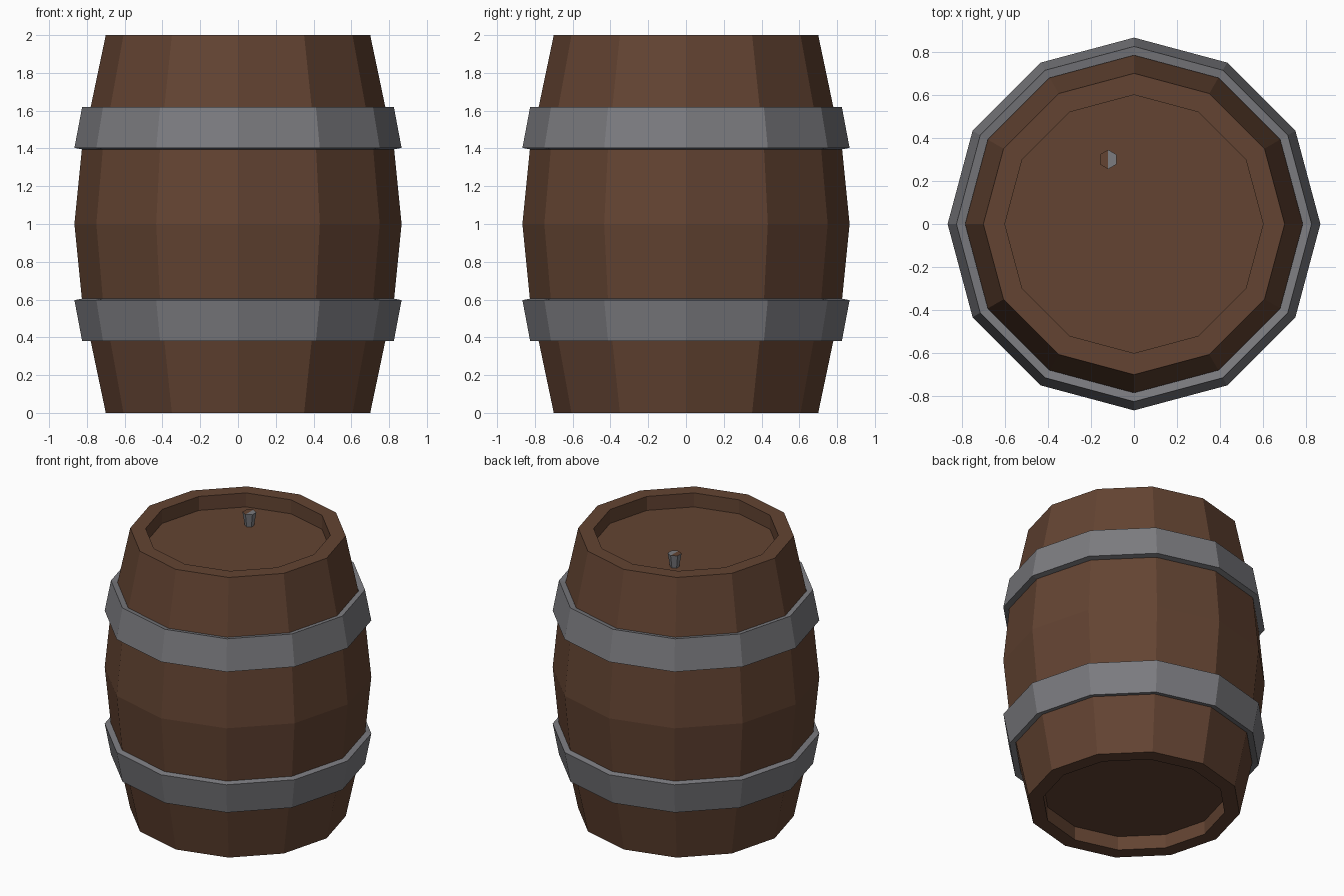
import bpy, bmesh
from math import cos, sin, pi

if "Cube" in bpy.data.objects:
    bpy.data.objects.remove(bpy.data.objects["Cube"])


def material(name, color):
    m = bpy.data.materials.new(name)
    m.diffuse_color = (*color, 1)
    m.use_nodes = True
    m.node_tree.nodes["Principled BSDF"].inputs["Base Color"].default_value = m.diffuse_color
    return m


wood = material("wood", (0.125, 0.057, 0.032))
iron = material("iron", (0.20, 0.20, 0.215))


def lathe(name, profile, sides, mat, closed=False, phase=0.0, loc=(0, 0, 0)):
    """Revolve (radius, z) points listed bottom to top; cap the ends or close the loop."""
    bm = bmesh.new()
    rings = [[bm.verts.new((r * cos(phase + 2 * pi * i / sides),
                            r * sin(phase + 2 * pi * i / sides), z))
              for i in range(sides)] for r, z in profile]
    pairs = list(zip(rings, rings[1:]))
    if closed:
        pairs.append((rings[-1], rings[0]))
    for a, b in pairs:
        for i in range(sides):
            j = (i + 1) % sides
            bm.faces.new((a[i], a[j], b[j], b[i]))
    if not closed:
        bm.faces.new(rings[0][::-1])
        bm.faces.new(rings[-1])
    bmesh.ops.recalc_face_normals(bm, faces=bm.faces)
    me = bpy.data.meshes.new(name)
    bm.to_mesh(me)
    bm.free()
    me.materials.append(mat)
    ob = bpy.data.objects.new(name, me)
    ob.location = loc
    bpy.context.collection.objects.link(ob)
    return ob


# Barrel body with recessed top and bottom heads
half = [(0.866, 1.0), (0.826, 1.4), (0.70, 2.0), (0.60, 2.0), (0.60, 1.9)]
mirrored = [(r, 2 - z) for r, z in half[:0:-1]]
lathe("barrel_body", mirrored + half, 12, wood)

# Iron hoops, mirrored about the middle
hoop = [(0.826, 1.395), (0.866, 1.403), (0.825, 1.62), (0.784, 1.612)]
lathe("upper_hoop", hoop, 12, iron, closed=True)
lathe("lower_hoop", [(r, 2 - z) for r, z in hoop], 12, iron, closed=True)

# Tapered bung on the lid, half of its top in wood colour
bung = lathe("bung", [(0.03, 1.9), (0.045, 1.995)], 6, iron,
             phase=pi / 6, loc=(-0.12, 0.30, 0))
bung.data.materials.append(wood)
bm = bmesh.new()
bm.from_mesh(bung.data)
top = max(bm.faces, key=lambda f: f.calc_center_median().z)
ends = sorted(top.verts, key=lambda v: v.co.y)
bmesh.ops.connect_verts(bm, verts=[ends[0], ends[-1]])
for f in bm.faces:
    c = f.calc_center_median()
    if c.z > 1.98 and c.x < 0:
        f.material_index = 1
bm.to_mesh(bung.data)
bm.free()
